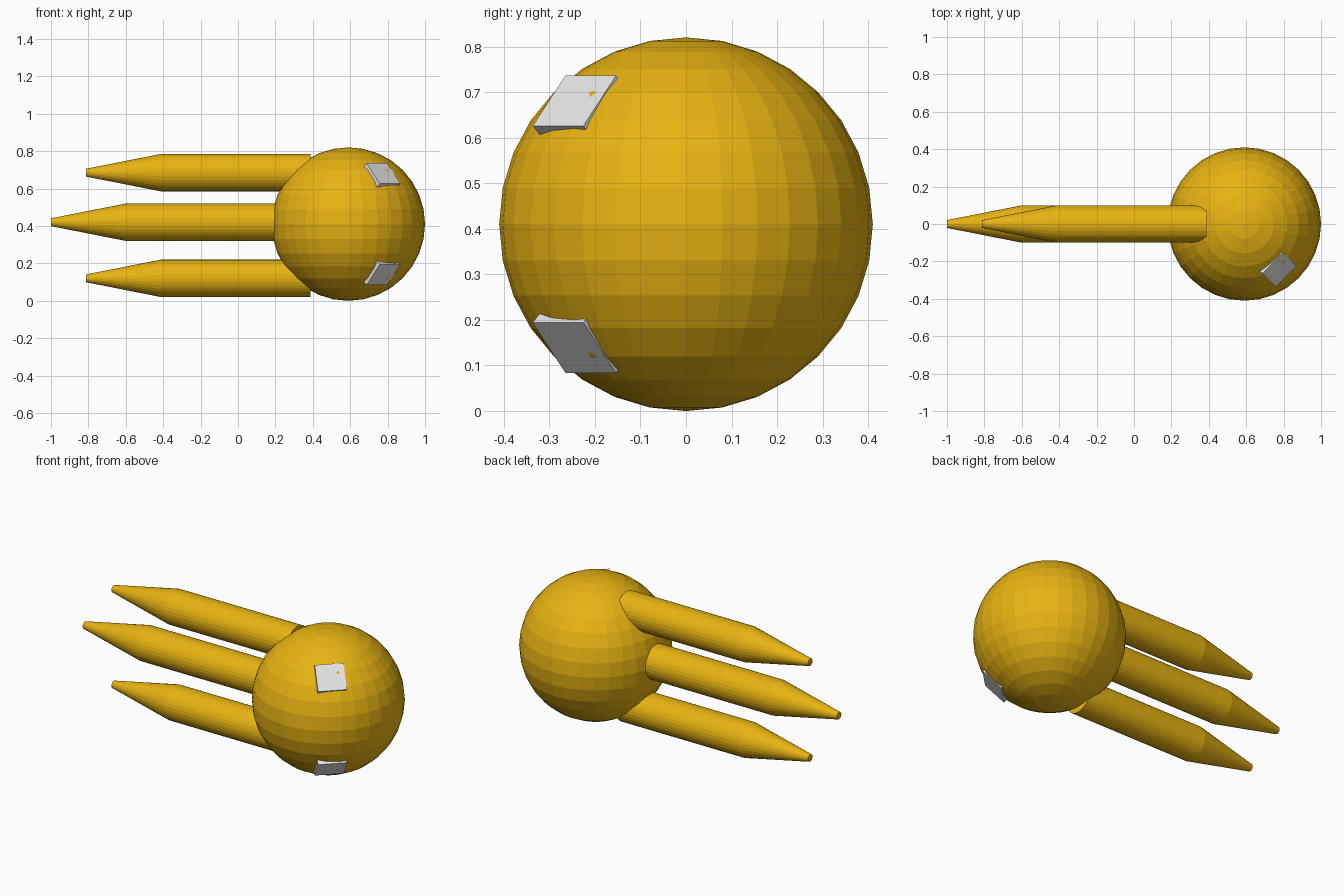
import bpy
import math
from mathutils import Matrix, Vector

if "Cube" in bpy.data.objects:
    bpy.data.objects.remove(bpy.data.objects["Cube"])


def material(name, rgb):
    m = bpy.data.materials.new(name)
    m.diffuse_color = (*rgb, 1)
    m.use_nodes = True
    m.node_tree.nodes["Principled BSDF"].inputs["Base Color"].default_value = m.diffuse_color
    return m


gold = material("golden_yellow", (0.8, 0.45, 0.006))
grey = material("light_grey", (0.8, 0.8, 0.8))


def finish(name, mat):
    ob = bpy.context.object
    ob.name = name
    ob.data.materials.append(mat)
    return ob


# Round head
C = Vector((0.59, 0, 0.41))
bpy.ops.mesh.primitive_uv_sphere_add(segments=32, ring_count=16, radius=0.41, location=C)
finish("head", gold)

# Three arms: straight shaft plus tapered tip, both pointing to -x
along_x = (0, -math.pi / 2, 0)
for label, z, x in (("upper", 0.685, -0.412), ("middle", 0.42, -0.6), ("lower", 0.12, -0.412)):
    bpy.ops.mesh.primitive_cylinder_add(vertices=32, radius=0.1, depth=0.8,
                                        location=(x + 0.4, 0, z), rotation=along_x)
    finish(label + "_arm", gold)
    bpy.ops.mesh.primitive_cone_add(vertices=32, radius1=0.1, radius2=0.021, depth=0.4,
                                    location=(x - 0.2, 0, z), rotation=along_x)
    finish(label + "_arm_tip", gold)

# Two square eye plates sunk into the head, mirrored in height
u = Vector((1, 1, 0)).normalized()
for label, s in (("upper", 1), ("lower", -1)):
    e = math.radians(42.5)
    n = Vector((math.cos(e) * 0.7071, -math.cos(e) * 0.7071, s * math.sin(e)))
    v = n.cross(u)
    face = Vector((0.778, -0.245, 0.41 + s * 0.271))
    rot = Matrix((u, v, n)).transposed().to_4x4()
    bpy.ops.mesh.primitive_cube_add(size=1)
    eye = finish(label + "_eye", grey)
    eye.matrix_world = (Matrix.Translation(face - n * 0.025) @ rot
                        @ Matrix.Diagonal((0.157, 0.15, 0.05, 1)))
